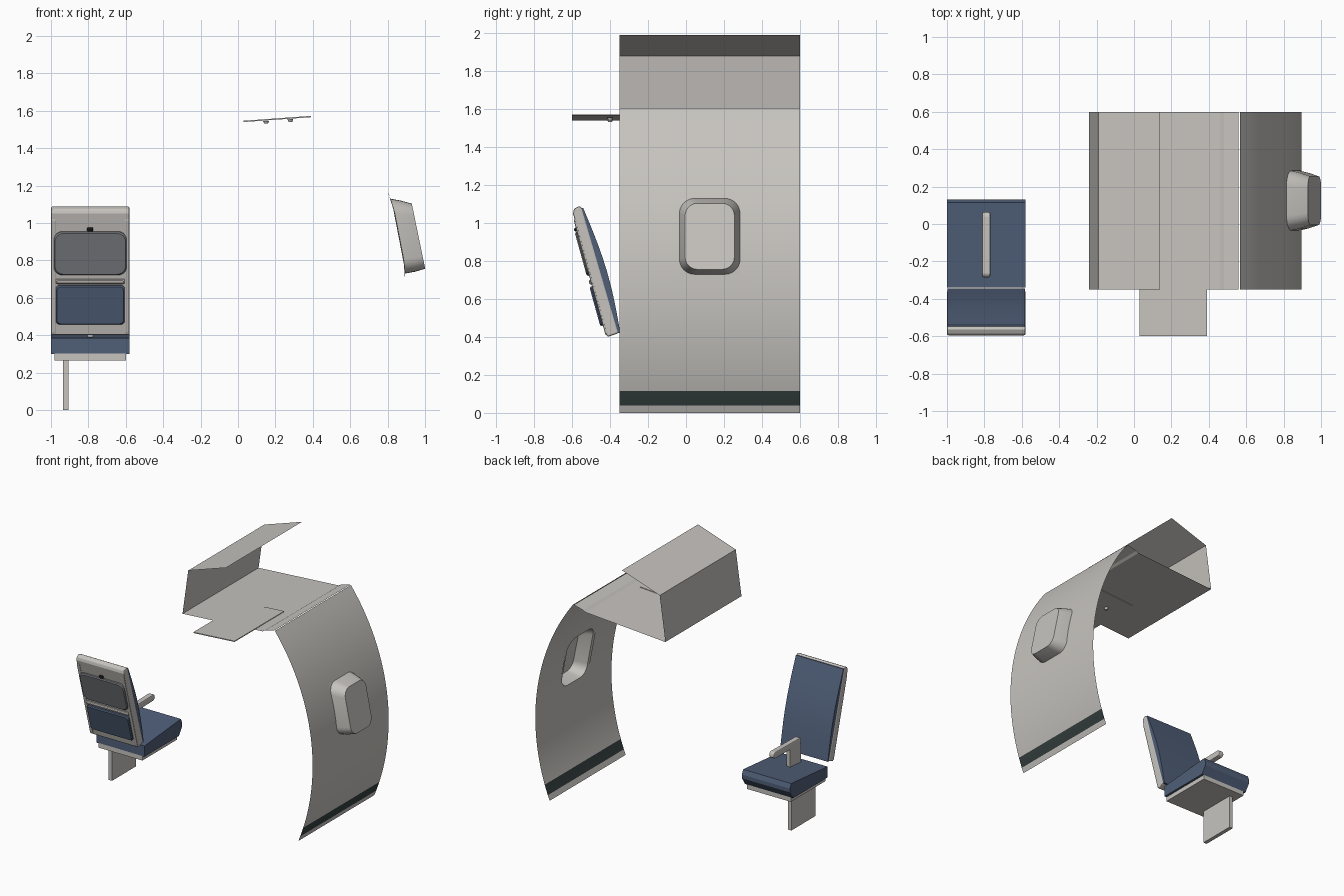
import bpy, bmesh, math
from mathutils import Vector

if "Cube" in bpy.data.objects:
    bpy.data.objects.remove(bpy.data.objects["Cube"], do_unlink=True)


def material(name, rgb):
    m = bpy.data.materials.new(name)
    m.use_nodes = True
    m.diffuse_color = (*rgb, 1)
    m.node_tree.nodes["Principled BSDF"].inputs["Base Color"].default_value = (*rgb, 1)
    return m


GREY = material("warm grey plastic", (0.57, 0.55, 0.52))
BLUE = material("navy fabric", (0.08, 0.115, 0.19))
TRAY = material("tray grey", (0.19, 0.2, 0.215))
DARK = material("dark kick strip", (0.035, 0.05, 0.05))
BLACK = material("black latch", (0.015, 0.015, 0.015))


def finish(name, bm, *mats, smooth=None, bevel=0, closed=True):
    if closed:
        bmesh.ops.recalc_face_normals(bm, faces=bm.faces)
    me = bpy.data.meshes.new(name)
    bm.to_mesh(me)
    bm.free()
    ob = bpy.data.objects.new(name, me)
    bpy.context.scene.collection.objects.link(ob)
    for m in mats:
        me.materials.append(m)
    if bevel:
        mod = ob.modifiers.new("soft edges", "BEVEL")
        mod.width, mod.segments = bevel, 2
    if smooth:
        bpy.ops.object.select_all(action="DESELECT")
        ob.select_set(True)
        bpy.context.view_layer.objects.active = ob
        bpy.ops.object.shade_smooth_by_angle(angle=math.radians(smooth))
    return ob


def loft(name, rings, *mats, cap=True, **kw):
    """Join rings of equal length; cap closes both ends."""
    bm = bmesh.new()
    loops = [[bm.verts.new(p) for p in ring] for ring in rings]
    n = len(loops[0])
    for a, b in zip(loops, loops[1:]):
        for i in range(n):
            j = (i + 1) % n
            bm.faces.new((a[i], a[j], b[j], b[i]))
    if cap:
        bm.faces.new(loops[0])
    bm.faces.new(loops[-1])
    return finish(name, bm, *mats, **kw)


def side_profile(name, pts, x0, x1, mat, **kw):
    return loft(name, [[(x, y, z) for y, z in pts] for x in (x0, x1)], mat, **kw)


def box(name, x, y, z, mat, **kw):
    return side_profile(name, [(y[0], z[0]), (y[1], z[0]), (y[1], z[1]), (y[0], z[1])], *x, mat, **kw)


def rounded(u, v, hu, hv, r, steps=6):
    """Rounded rectangle around (u, v)."""
    pts = []
    for q, (su, sv) in enumerate(((1, 1), (-1, 1), (-1, -1), (1, -1))):
        for k in range(steps + 1):
            t = math.pi / 2 * (q + k / steps)
            pts.append((u + su * (hu - r) + r * math.cos(t), v + sv * (hv - r) + r * math.sin(t)))
    return pts


# Cabin wall: a curved sheet with a gap for the window
WIN_Y, WIN_Z, HALF_Y, HALF_Z = 0.125, 0.93, 0.16, 0.2
TOP = 1.605


def wall_x(z):
    return -0.727 + math.sqrt(1.624 ** 2 - (z - 0.624) ** 2)


ys = [-0.35, -0.1, WIN_Y - HALF_Y, WIN_Y + HALF_Y, 0.6]
marks = [0, 0.04, 0.115, 0.6, WIN_Z - HALF_Z, WIN_Z + HALF_Z, TOP]
zs = []
for a, b in zip(marks, marks[1:]):
    n = max(1, round((b - a) / 0.06))
    zs += [a + (b - a) * i / n for i in range(n)]
zs.append(TOP)
bm = bmesh.new()
grid = [[bm.verts.new((wall_x(z), y, z)) for y in ys] for z in zs]
for r0, r1 in zip(grid, grid[1:]):
    for c in range(len(ys) - 1):
        zc = (r0[c].co.z + r1[c].co.z) / 2
        if c == 2 and abs(zc - WIN_Z) < HALF_Z:
            continue
        f = bm.faces.new((r0[c], r0[c + 1], r1[c + 1], r1[c]))
        f.material_index = int(0.04 < zc < 0.115)
finish("wall_panel", bm, GREY, DARK, smooth=40, closed=False)


# Window: inner flange, tapering tunnel and outer pane
def window_ring(hy, hz, out, r):
    ring = []
    for y, z in rounded(WIN_Y, WIN_Z, hy, hz, r):
        pane = 0.965 - 0.206 * (z - WIN_Z)
        x = wall_x(z) - 0.003
        ring.append((x + (pane - x) * out, y, z))
    return ring


loft("window_frame", [window_ring(0.185, 0.235, 0, 0.09), window_ring(0.16, 0.2, 0.02, 0.08),
                      window_ring(0.148, 0.19, 0.5, 0.075), window_ring(0.13, 0.174, 1, 0.065)],
     GREY, cap=False, smooth=35, closed=False)

# Overhead bin: open folded sheet
bm = bmesh.new()
fold = [(0.14, 1.99), (-0.19, 1.88), (-0.24, 1.525), (0.46, 1.573), (0.48, 1.585), (0.56, TOP)]
rows = [[bm.verts.new((x, y, z)) for y in (-0.35, 0.6)] for x, z in fold]
for a, b in zip(rows, rows[1:]):
    bm.faces.new((a[0], a[1], b[1], b[0]))
finish("overhead_bin", bm, GREY, closed=False)

# Service panel under the bin with small knobs
slab = [(0.03, 1.54), (0.39, 1.566), (0.39, 1.573), (0.03, 1.547)]
loft("service_panel", [[(x, y, z) for x, z in slab] for y in (-0.6, 0.02)], GREY)
for i, (x, y, z) in enumerate([(0.15, -0.4, 1.543), (0.28, -0.4, 1.553), (0.15, -0.14, 1.543), (0.28, -0.14, 1.553)]):
    bm = bmesh.new()
    bmesh.ops.create_cone(bm, cap_ends=True, segments=12, radius1=0.01, radius2=0.016, depth=0.016)
    bmesh.ops.translate(bm, vec=(x, y, z - 0.004), verts=bm.verts)
    finish(f"service_knob_{i + 1}", bm, GREY, smooth=35)

# Seat base, leg and cushion
LEFT, RIGHT, MID = -0.58, -1.0, -0.79
box("seat_leg", (-0.935, -0.905), (-0.28, 0.02), (0, 0.27), GREY)
box("seat_base", (-0.98, -0.598), (-0.34, 0.09), (0.265, 0.302), GREY)
side_profile("seat_cushion", [(-0.34, 0.3), (0.09, 0.3), (0.13, 0.36), (0.13, 0.39), (0.115, 0.425), (-0.34, 0.385)],
             RIGHT, LEFT, BLUE)

# Armrest on its post
box("armrest_post", (-0.805, -0.775), (-0.285, -0.15), (0.38, 0.56), GREY)
side_profile("armrest", [(-0.285, 0.55), (-0.27, 0.538), (0.05, 0.545), (0.065, 0.56), (0.06, 0.585), (0.045, 0.595),
                         (-0.27, 0.59), (-0.285, 0.575)], -0.812, -0.768, GREY, bevel=0.008)

# Backrest shell with a padded front
side_profile("backrest_shell", [(-0.355, 0.42), (-0.415, 0.4), (-0.595, 1.05), (-0.59, 1.075), (-0.56, 1.09),
                                (-0.548, 1.08)], RIGHT, LEFT, GREY, bevel=0.012)
low, high = Vector((-0.35, 0.42)), Vector((-0.545, 1.078))
pad = []
for i in range(11):
    t = i / 10
    p = low.lerp(high, t)
    pad.append((p.x + 0.004 + 0.026 * math.sin(math.pi * t), p.y))
pad += [(high.x - 0.01, high.y), (low.x - 0.01, low.y)]
side_profile("backrest_pad", pad, RIGHT + 0.002, LEFT - 0.002, BLUE, smooth=30)


# Panels lying on the sloped rear of the backrest
def rear_panel(name, x, z, hx, hz, r, thick, mat, **kw):
    def ring(o, shrink=0):
        return [(u, -0.415 - 0.277 * (v - 0.4) - 0.964 * o, v - 0.266 * o)
                for u, v in rounded(x, z, hx - shrink, hz - shrink, r)]
    return loft(name, [ring(-0.01), ring(thick * 0.6), ring(thick, 0.006)], mat, **kw)


for side, x in (("left", LEFT - 0.015), ("right", RIGHT + 0.015)):
    rear_panel(f"{side}_rear_rim", x, 0.715, 0.012, 0.305, 0.003, 0.006, GREY)
rear_panel("tray_table", MID, 0.84, 0.195, 0.115, 0.045, 0.018, TRAY, smooth=30)
rear_panel("literature_pocket", MID, 0.565, 0.184, 0.104, 0.02, 0.02, BLUE, smooth=30)
rear_panel("pocket_ledge", MID, 0.69, 0.184, 0.012, 0.004, 0.016, GREY)
rear_panel("tray_latch", MID, 0.967, 0.016, 0.01, 0.003, 0.018, BLACK)
